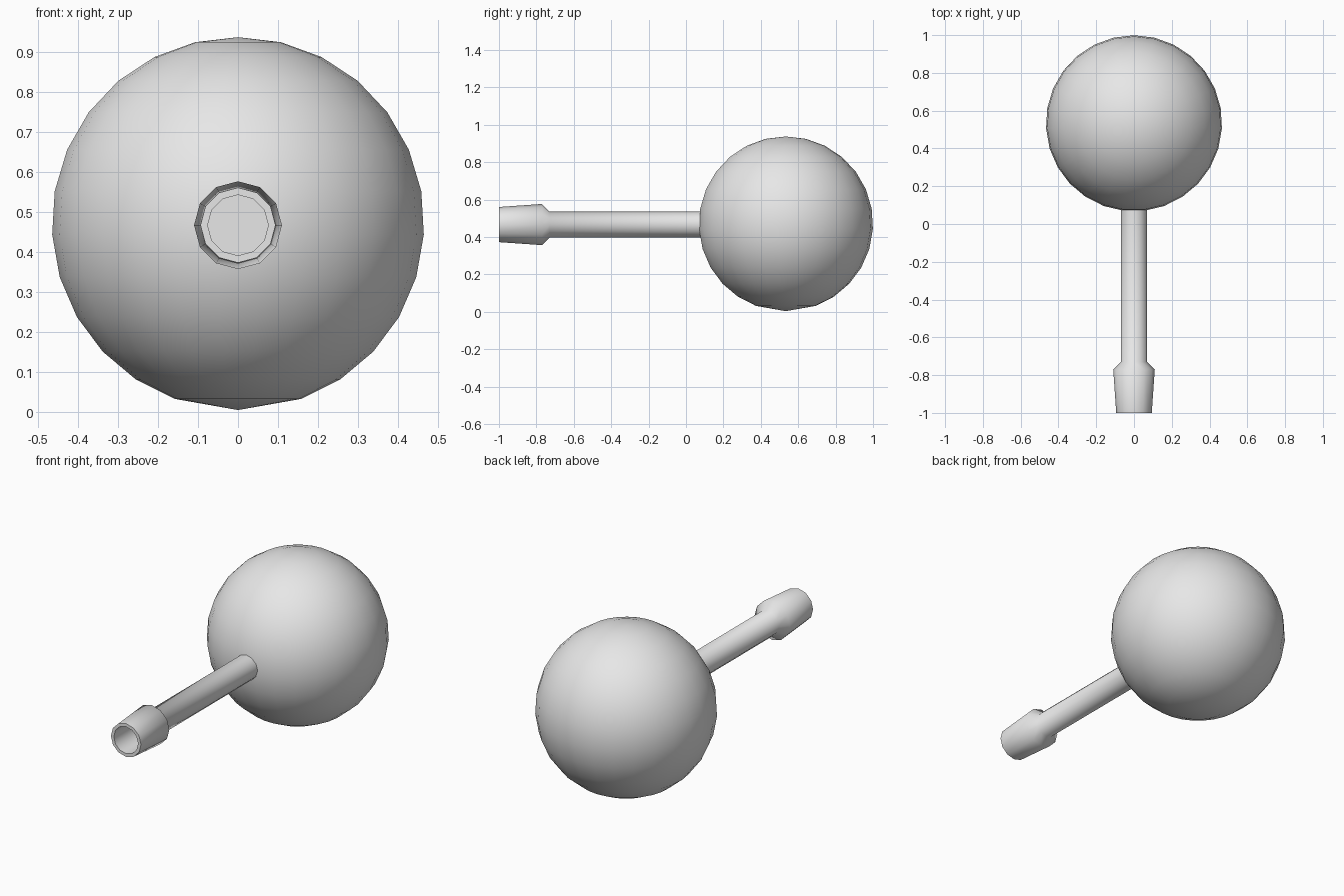
import bpy
import bmesh
from math import cos, sin, pi, radians
from mathutils import Matrix

cube = bpy.data.objects.get("Cube")
if cube:
    bpy.data.objects.remove(cube, do_unlink=True)

grey = bpy.data.materials.new("light_grey")
grey.use_nodes = True
grey.diffuse_color = (0.8, 0.8, 0.8, 1)
grey.node_tree.nodes["Principled BSDF"].inputs["Base Color"].default_value = (0.8, 0.8, 0.8, 1)


def lathe(name, profile, sides, matrix, sharp_angle):
    """Turn (radius, height) points around z, then place with the matrix."""
    bm = bmesh.new()
    rings = []
    for radius, height in profile:
        angles = [pi / 2 + 2 * pi * i / sides for i in range(sides)]
        rings.append([bm.verts.new((radius * cos(a), radius * sin(a), height)) for a in angles])
    for low, high in zip(rings, rings[1:]):
        for i in range(sides):
            j = (i + 1) % sides
            bm.faces.new((low[i], low[j], high[j], high[i]))
    bmesh.ops.remove_doubles(bm, verts=bm.verts[:], dist=0.0001)
    bmesh.ops.recalc_face_normals(bm, faces=bm.faces[:])
    mesh = bpy.data.meshes.new(name)
    bm.to_mesh(mesh)
    bm.free()
    mesh.materials.append(grey)
    obj = bpy.data.objects.new(name, mesh)
    bpy.context.collection.objects.link(obj)
    obj.matrix_world = matrix
    bpy.ops.object.select_all(action='DESELECT')
    obj.select_set(True)
    bpy.context.view_layer.objects.active = obj
    bpy.ops.object.shade_smooth_by_angle(angle=radians(sharp_angle))
    return obj


# Ball: even rows from the top, with a wider cap at the bottom
R = 0.467
rows = [radians(160) * k / 12 for k in range(13)] + [pi]
ball_profile = [(R * sin(t), R * cos(t)) for t in rows]
lathe("ball", ball_profile, 27, Matrix.Translation((0, 0.533, 0.471)), 40)

# Stem with a flared, hollow socket at its front end; height runs along y
stem_profile = [
    (0, 0.1), (0.07, 0.1), (0.07, -0.73),      # rod
    (0.11, -0.77), (0.094, -1),                # flared collar
    (0.076, -1), (0.076, -0.8), (0, -0.8),     # rim and bore
]
along_y = Matrix.Translation((0, 0, 0.467)) @ Matrix.Rotation(radians(-90), 4, 'X')
lathe("stem", stem_profile, 12, along_y, 60)
